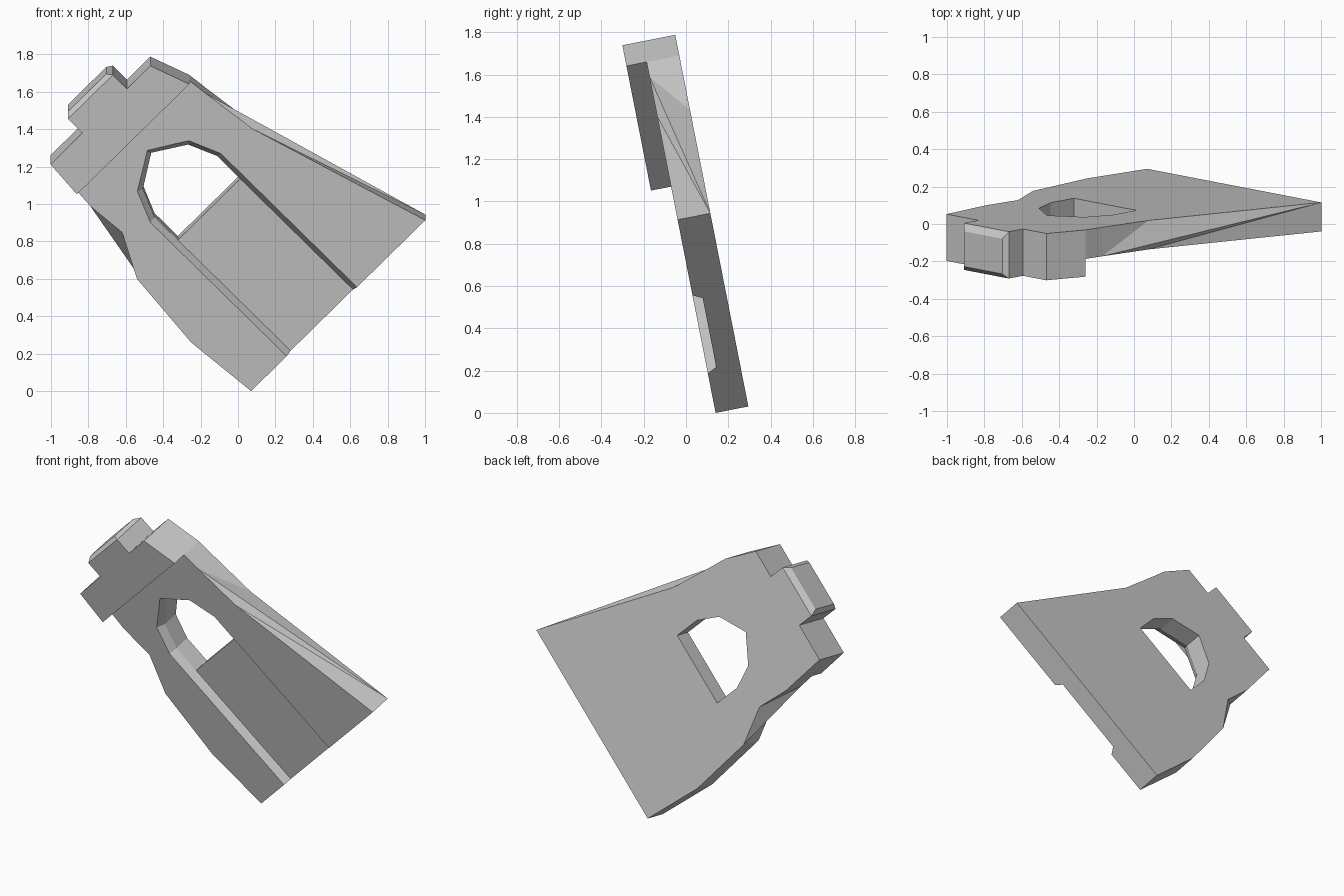
import bpy, bmesh
from mathutils import Vector

if "Cube" in bpy.data.objects:
    bpy.data.objects.remove(bpy.data.objects["Cube"])

S2 = 0.7071
SIN, COS = 0.193, 0.981      # backward lean of the plate
T = 0.158                    # body thickness
C = 0.535                    # centre line of groove and window


def place(u, w, d):
    """Plate coordinates (along base, along axis, depth) to world space."""
    v = S2 * (u + w)
    return Vector((0.07 + S2 * (u - w), 0.14 - v * SIN + d * COS, v * COS + d * SIN))


def loft(name, rings, special=None):
    """Solid from rings of (u, w, d); special replaces the quads of given sides."""
    special = special or {}
    bm = bmesh.new()
    vs = [[bm.verts.new(place(*p)) for p in ring] for ring in rings]
    n = len(rings[0])
    bm.faces.new(vs[0])
    bm.faces.new(vs[-1][::-1])
    for a, b in zip(vs, vs[1:]):
        for i in range(n):
            if i not in special:
                j = (i + 1) % n
                bm.faces.new((a[i], a[j], b[j], b[i]))
            elif special[i]:
                for tri in special[i]:
                    bm.faces.new([(a, b)[s][k] for s, k in tri])
    bmesh.ops.recalc_face_normals(bm, faces=bm.faces)
    mesh = bpy.data.meshes.new(name)
    bm.to_mesh(mesh)
    bm.free()
    ob = bpy.data.objects.new(name, mesh)
    bpy.context.collection.objects.link(ob)
    return ob


def prism(outline, d):
    return [(u, w, d) for u, w in outline]


def arch(inset, bottom, d):
    """Arched window outline, shrunk by inset."""
    half = [(0.266 - inset, bottom), (0.266 - inset, 1.03), (0.195 - 0.8 * inset, 1.2 - 0.6 * inset)]
    pts = [(C + x, w) for x, w in half] + [(C, 1.32 - inset)]
    pts += [(C - x, w) for x, w in reversed(half)]
    return prism(pts, d)


# Main plate; the two waists are twisted where the sides bend inward
head = [(0.963, 1.43), (0.886, 1.648), (0.129, 1.645), (0.113, 1.43)]
outline = [(0, 0), (1.317, 0), (1.016, 1.005), (0.976, 1.316)] + head
outline += [(0.105, 1.321), (0.124, 1.1), (0.001, 0.864), (-0.039, 0.414)]
F, B = 0, 1
waists = {
    1: [((F, 3), (B, 3), (B, 2)), ((F, 3), (B, 2), (B, 1)),
        ((F, 3), (B, 1), (F, 2)), ((B, 1), (F, 1), (F, 2))],
    2: [],
    8: [((B, 10), (F, 8), (F, 9)), ((B, 10), (F, 9), (F, 10)),
        ((B, 10), (F, 8), (B, 9)), ((F, 8), (B, 8), (B, 9))],
    9: [],
}
plate = loft("plate", [prism(outline, 0), prism(outline, T)], waists)

# Sloped-wall front groove and the through window
cutters = [
    loft("groove_cutter", [arch(-0.02, -0.2, -0.03), arch(0.03, -0.2, 0.045)]),
    loft("window_cutter", [arch(0.03, 0.853, 0.03), arch(0.03, 0.853, 0.25)]),
]
bpy.context.view_layer.objects.active = plate
for cutter in cutters:
    cutter.hide_render = True
    mod = plate.modifiers.new("cut", 'BOOLEAN')
    mod.operation = 'DIFFERENCE'
    mod.solver = 'EXACT'
    mod.object = cutter
    bpy.ops.object.modifier_apply(modifier=mod.name)
for cutter in cutters:
    bpy.data.objects.remove(cutter)

# Raised front half of the head
loft("head_block", [prism(head, -0.097), prism(head, 0)])


# End tab with a bevelled tip
def tab_ring(u0, u1, d0, d1, w):
    return [(u0, w, d0), (u1, w, d0), (u1, w, d1), (u0, w, d1)]


loft("end_tab", [tab_ring(0.37, 0.709, -0.097, T, 1.6),
                 tab_ring(0.37, 0.709, -0.097, T, 1.755),
                 tab_ring(0.395, 0.685, -0.072, 0.12, 1.78)])
